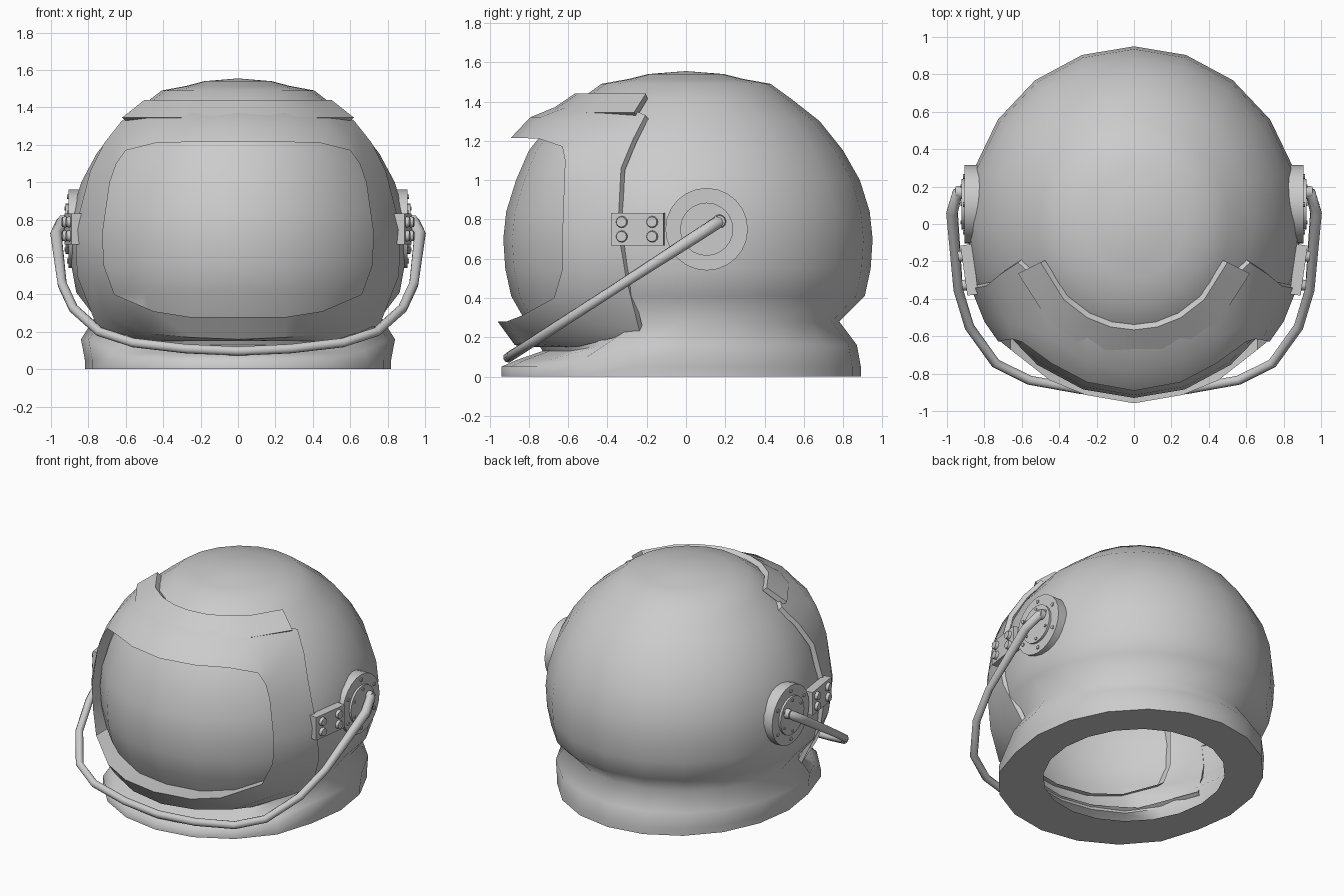
import bpy, bmesh, math
from mathutils import Vector, Matrix

if "Cube" in bpy.data.objects:
    bpy.data.objects.remove(bpy.data.objects["Cube"])


def finish(name, bm, mirror=False, angle=35):
    bmesh.ops.recalc_face_normals(bm, faces=bm.faces)
    me = bpy.data.meshes.new(name)
    bm.to_mesh(me)
    bm.free()
    ob = bpy.data.objects.new(name, me)
    bpy.context.collection.objects.link(ob)
    if mirror:
        ob.modifiers.new("mirror", 'MIRROR')
    bpy.ops.object.select_all(action='DESELECT')
    ob.select_set(True)
    bpy.context.view_layer.objects.active = ob
    bpy.ops.object.shade_smooth_by_angle(angle=math.radians(angle))
    return ob


def bridge(bm, rings, closed=True):
    rows = [[bm.verts.new(p) for p in r] for r in rings]
    for a, b in zip(rows, rows[1:]):
        n = len(a)
        for i in range(n if closed else n - 1):
            j = (i + 1) % n
            bm.faces.new((a[i], a[j], b[j], b[i]))
    return rows


# Helmet shell: 20-sided body of (radius, height, x factor), collar drops at the front
profile = [(.62, 0, .93), (.89, 0, .92), (.89, .05, .92), (.87, .16, .965), (.78, .28, .98),
           (.91, .41, .95), (.94, .55, .947), (.95, .70, .947), (.935, .84, .947),
           (.885, 1.0, .947), (.80, 1.15, .947), (.68, 1.30, .947), (.54, 1.41, .947),
           (.43, 1.49, .95), (.29, 1.515, .95), (.19, 1.54, .95)]
N = 20
rings = []
for k, (r, z, fx) in enumerate(profile):
    ring = []
    for i in range(N):
        a = 2 * math.pi * i / N
        f = min(1, max(0, (-math.sin(a) - .3) / .35))
        rr, zz = r, z
        if k in (1, 2):
            rr = r + .05 * f
        elif k == 3:
            rr, zz = r - .01 * f, z - .075 * f
        elif k == 4:
            rr, zz = r - .05 * f, z - .15 * f
        elif 5 <= k <= 9:
            rr = r - .02 * f
        ring.append((rr * fx * math.cos(a), rr * math.sin(a), zz))
    rings.append(ring)
bm = bmesh.new()
rows = bridge(bm, rings)
top = bm.verts.new((0, 0, 1.555))
for i in range(N):
    bm.faces.new((rows[-1][i], rows[-1][(i + 1) % N], top))
finish("helmet_shell", bm, angle=85)


# Front surface of the head, scaled by s, at a given x and z
def on_head(x, z, s, push=0):
    q = 1 - (x / (.9 * s)) ** 2 - ((z - .70) / (.85 * s)) ** 2
    w = min(1, max(.2, (.75 - abs(x)) * 8))
    return (x, -.95 * s * math.sqrt(max(q, .02)) - push * w, z)


def loop(half, s, push=0):
    pts = [on_head(x, z, s, push) for x, z in half]
    return pts + [(-x, y, z) for x, y, z in pts[-2:0:-1]]


# Visor frame with protruding brow and chin lip
outer = [(0, 1.40), (.25, 1.40), (.48, 1.39), (.62, 1.33), (.715, 1.21), (.79, 1.06),
         (.87, .75), (.86, .50), (.755, .23), (.50, .15), (.25, .15), (0, .15)]
middle = [(0, 1.32), (.25, 1.32), (.47, 1.31), (.60, 1.24), (.67, 1.14), (.74, 1.0),
          (.80, .72), (.78, .50), (.70, .28), (.47, .19), (.25, .17), (0, .16)]
opening = [(0, 1.215), (.25, 1.215), (.44, 1.21), (.60, 1.17), (.65, 1.10), (.685, 1.0),
           (.725, .72), (.715, .55), (.66, .40), (.45, .31), (.26, .28), (0, .28)]
rim = loop(outer, 1.035)
back = [(x * .97, y * .97 + .01, z + (.7 - z) * .03) for x, y, z in rim]
bm = bmesh.new()
bridge(bm, [back, rim, loop(middle, 1.035, .095),
            loop(opening, 1.03, .10), loop(opening, .96)])
finish("visor_frame", bm, angle=30)

# Raised band over the brow
ts = [-1, -.75, -.5, -.25, 0, .25, .5, .75, 1]
upper = [on_head(.50 * t, 1.44, 1.055) for t in ts]
lower = [on_head(.62 * t, 1.345, 1.062) for t in ts]


def sink(row):
    return [(x * .95, y * .95, z - .025) for x, y, z in row]


bm = bmesh.new()
rows = bridge(bm, [sink(upper), upper, lower, sink(lower)], closed=False)
for i in (0, -1):
    bm.faces.new([r[i] for r in rows])
finish("brow_band", bm, angle=30)


# Cylinder along the x axis
def disc(bm, y, z, x0, x1, r, r2=None, n=24, m=None):
    mat = Matrix.Translation(((x0 + x1) / 2, y, z)) @ Matrix.Rotation(math.pi / 2, 4, 'Y')
    bmesh.ops.create_cone(bm, cap_ends=True, segments=n, radius1=r,
                          radius2=r if r2 is None else r2, depth=x1 - x0,
                          matrix=(m @ mat) if m else mat)


# Ear pivots: stepped discs with a ring of small bolts
bm = bmesh.new()
disc(bm, .105, .75, .80, .907, .21)
disc(bm, .105, .75, .90, .922, .135)
for i in range(6):
    a = math.radians(30 + 60 * i)
    disc(bm, .105 + .172 * math.cos(a), .75 + .172 * math.sin(a), .90, .914, .013, n=8)
    disc(bm, .105 + .11 * math.cos(a), .75 + .11 * math.sin(a), .92, .928, .010, n=8)
finish("ear_pivot", bm, True)

# Hinge plates with four bolts, turned to follow the shell
turn = Matrix.Translation((.88, -.245, .75)) @ Matrix.Rotation(math.radians(-8), 4, 'Z')
bm = bmesh.new()
bmesh.ops.create_cube(bm, size=1, matrix=turn @ Matrix.Diagonal((.06, .27, .165, 1)))
for y in (-.078, .078):
    for z in (-.037, .037):
        disc(bm, y, z, .025, .05, .031, .026, n=12, m=turn)
finish("hinge_plate", bm, True)

# Guard bar swinging from the ears around the chin
half = [(.92, .17), (.945, .16), (.973, .06), (.94, -.35), (.88, -.55), (.74, -.745),
        (.56, -.835), (.28, -.885), (0, -.905)]
path = [Vector((x, y, .79 - .645 * (.17 - y))) for x, y in half]
path += [Vector((-p.x, p.y, p.z)) for p in path[-2::-1]]
cu = bpy.data.curves.new("path", 'CURVE')
cu.dimensions = '3D'
cu.bevel_depth = .026
cu.bevel_resolution = 2
cu.use_fill_caps = True
sp = cu.splines.new('POLY')
sp.points.add(len(path) - 1)
for p, v in zip(sp.points, path):
    p.co = (*v, 1)
    p.radius = 1.25 if abs(v.x) > .91 and v.y > 0 else 1
sp.use_smooth = True
bpy.context.collection.objects.link(bpy.data.objects.new("guard_bar", cu))

# Rounded bar ends on the pivots
bm = bmesh.new()
disc(bm, .17, .79, .90, .955, .038, .03, n=12)
finish("bar_end", bm, True)
